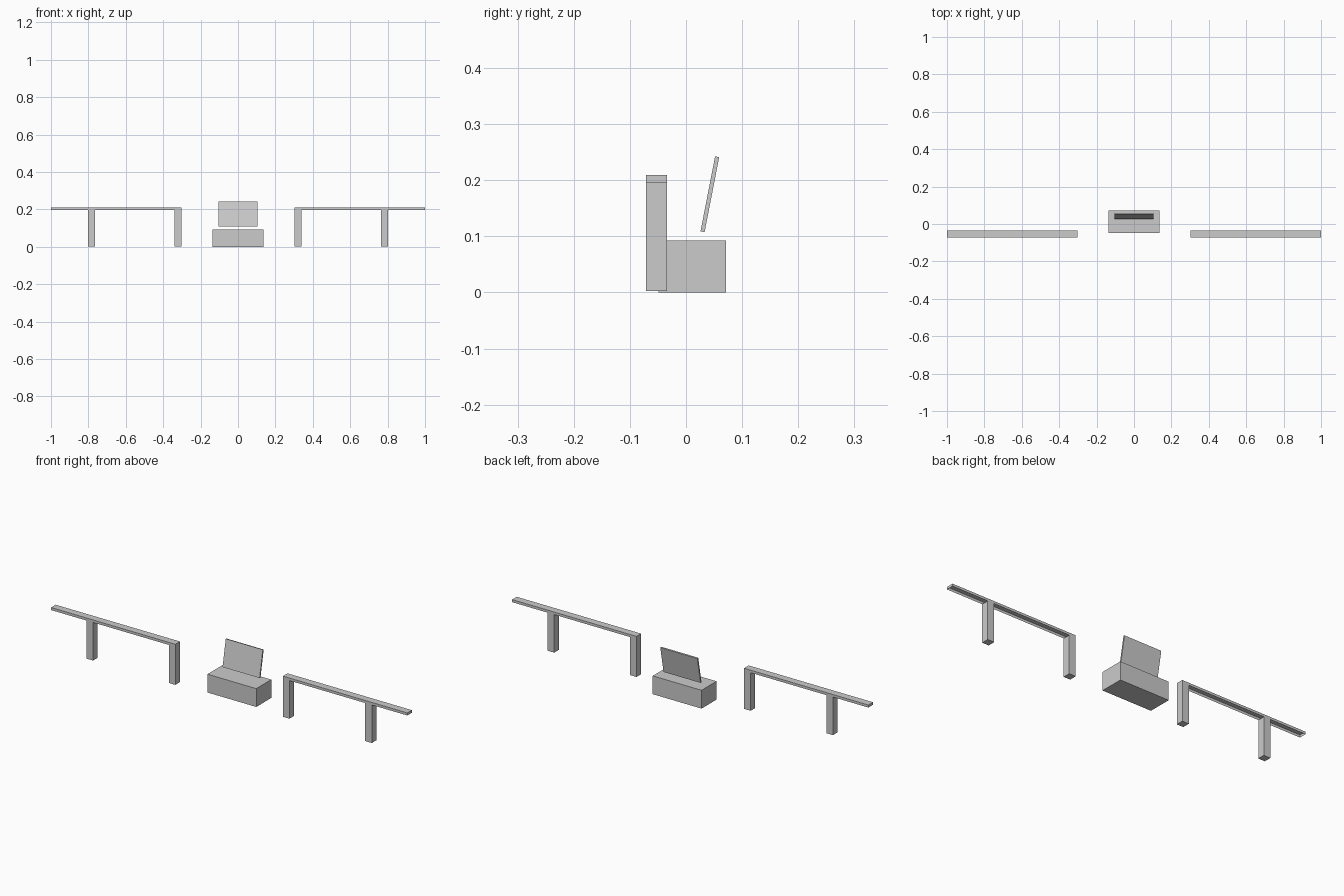
import bpy, bmesh
from math import radians
from mathutils import Matrix, Vector

if "Cube" in bpy.data.objects:
    bpy.data.objects.remove(bpy.data.objects["Cube"])


def add_box(bm, lo, hi, open_sides=()):
    """Add a box between two corners, leaving out faces whose normals are listed."""
    lo, hi = Vector(lo), Vector(hi)
    size = hi - lo
    mat = Matrix.Translation((lo + hi) / 2) @ Matrix.Diagonal((*size, 1))
    verts = bmesh.ops.create_cube(bm, size=1, matrix=mat)["verts"]
    bm.normal_update()
    faces = {f for v in verts for f in v.link_faces}
    gone = [f for f in faces if any(f.normal.dot(Vector(n)) > 0.9 for n in open_sides)]
    if gone:
        bmesh.ops.delete(bm, geom=gone, context="FACES")


def make_object(name, bm):
    mesh = bpy.data.meshes.new(name)
    bm.to_mesh(mesh)
    bm.free()
    obj = bpy.data.objects.new(name, mesh)
    bpy.context.collection.objects.link(obj)
    return obj


def mirror_x(obj):
    obj.modifiers.new("Mirror", "MIRROR").use_mirror_merge = False


UP, DOWN = (0, 0, 1), (0, 0, -1)
FRONT, BACK = -0.071, -0.034
RAIL_Z, TOP_Z = 0.196, 0.209

# Long rails: shallow trays, open underneath
bm = bmesh.new()
add_box(bm, (0.302, FRONT, RAIL_Z), (1.0, BACK, TOP_Z), [DOWN])
mirror_x(make_object("rails", bm))

# Square posts below the rails, joined to them without a top cap
for name, x0, x1 in (("inner_posts", 0.302, 0.339), ("outer_posts", 0.764, 0.801)):
    bm = bmesh.new()
    add_box(bm, (x0, FRONT, 0.003), (x1, BACK, RAIL_Z), [UP])
    mirror_x(make_object(name, bm))

# Central base block
bm = bmesh.new()
add_box(bm, (-0.137, -0.049, 0), (0.137, 0.071, 0.093))
make_object("base_block", bm)

# Thin panel floating above the block, leaning back
bm = bmesh.new()
add_box(bm, (-0.104, -0.0037, -0.068), (0.104, 0.0037, 0.068))
panel = make_object("leaning_panel", bm)
panel.location = (-0.001, 0.0425, 0.175)
panel.rotation_euler.x = radians(-11)
